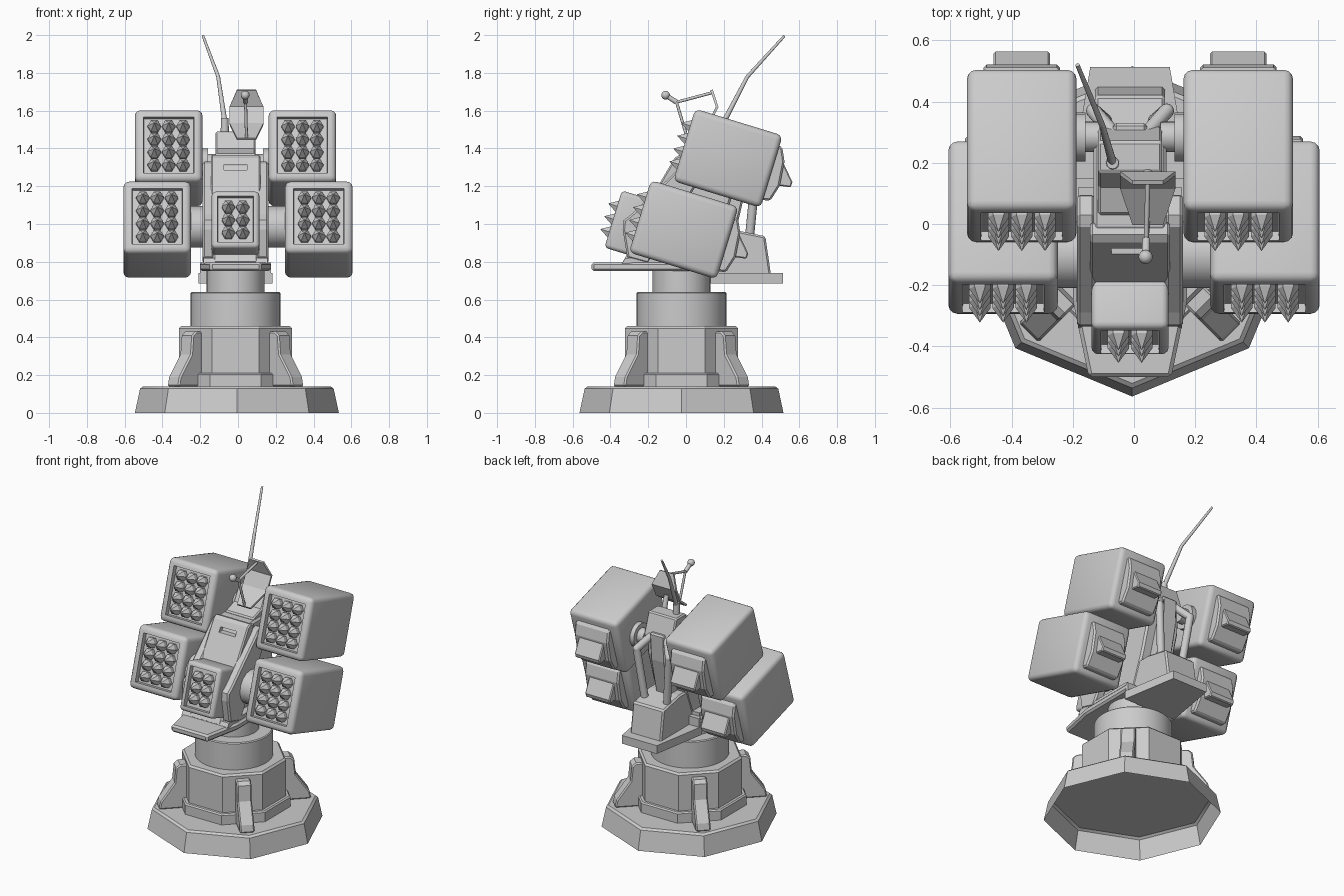
import bpy, bmesh, math
from mathutils import Matrix, Vector

if "Cube" in bpy.data.objects:
    bpy.data.objects.remove(bpy.data.objects["Cube"])

CX, CY = -0.013, -0.024          # centre line of the turret
TILT = math.radians(-17)         # launchers point upward


def finish(name, bm, mat=Matrix(), bevel=0, smooth=30):
    bmesh.ops.recalc_face_normals(bm, faces=bm.faces)
    me = bpy.data.meshes.new(name)
    bm.to_mesh(me)
    bm.free()
    ob = bpy.data.objects.new(name, me)
    bpy.context.collection.objects.link(ob)
    ob.matrix_world = mat
    if smooth:
        me.polygons.foreach_set("use_smooth", [True] * len(me.polygons))
        me.set_sharp_from_angle(angle=math.radians(smooth))
    if bevel:
        m = ob.modifiers.new("bevel", 'BEVEL')
        m.width, m.segments, m.limit_method = bevel, 1, 'ANGLE'
        m.angle_limit = math.radians(50)
    return ob


def prism(name, pts, lo, hi, axis, mat=Matrix(), bevel=0):
    """Extrude a 2D outline: axis x takes (y, z) points, axis z takes (x, y) points."""
    bm = bmesh.new()
    put = (lambda a, b, t: (t, a, b)) if axis == 'x' else (lambda a, b, t: (a, b, t))
    r0, r1 = ([bm.verts.new(put(a, b, t)) for a, b in pts] for t in (lo, hi))
    bm.faces.new(r0)
    bm.faces.new(r1)
    n = len(pts)
    for i in range(n):
        bm.faces.new((r0[i], r0[(i + 1) % n], r1[(i + 1) % n], r1[i]))
    return finish(name, bm, mat, bevel, 0)


def drum(name, r1, r2, z0, z1, seg, turn=0, bevel=0, c=(CX, CY), hollow=False):
    bm = bmesh.new()
    bmesh.ops.create_cone(bm, cap_ends=True, segments=seg, radius1=r1, radius2=r2, depth=z1 - z0)
    if bevel:   # chamfer the top rim only
        rim = [e for e in bm.edges if all(v.co.z > 0 for v in e.verts)]
        bmesh.ops.bevel(bm, geom=rim, offset=bevel, segments=1, affect='EDGES')
    bmesh.ops.recalc_face_normals(bm, faces=bm.faces)
    mat = Matrix.Translation((*c, (z0 + z1) / 2)) @ Matrix.Rotation(turn, 4, 'Z')
    if hollow:  # open underside
        bmesh.ops.delete(bm, geom=[f for f in bm.faces if f.normal.z < -0.9], context='FACES_ONLY')
    return finish(name, bm, mat)


def rod(name, pts, radii):
    """Straight round segments through the points, with matching end radii."""
    bm = bmesh.new()
    for i in range(len(pts) - 1):
        a, b = Vector(pts[i]), Vector(pts[i + 1])
        q = (b - a).to_track_quat('Z', 'Y').to_matrix().to_4x4()
        bmesh.ops.create_cone(bm, cap_ends=True, segments=16, radius1=radii[i], radius2=radii[i + 1],
                              depth=(b - a).length, matrix=Matrix.Translation((a + b) / 2) @ q)
        if 0 < i:
            bmesh.ops.create_uvsphere(bm, u_segments=12, v_segments=8, radius=radii[i],
                                      matrix=Matrix.Translation(a))
    return finish(name, bm)


def launcher(name, loc, half, bevel, window, cols, rows):
    """Rounded pod with a recessed front holding a grid of pointed rockets."""
    hx, hy, hz = half
    mat = Matrix.Translation(loc) @ Matrix.Rotation(TILT, 4, 'X')
    bm = bmesh.new()
    bmesh.ops.create_cube(bm, size=1, matrix=Matrix.Diagonal((2 * hx, 2 * hy, 2 * hz, 1)))
    bmesh.ops.bevel(bm, geom=bm.edges[:], offset=bevel, segments=3, profile=0.5, affect='EDGES')
    bmesh.ops.recalc_face_normals(bm, faces=bm.faces)
    front = max(bm.faces, key=lambda f: (-f.normal.y > 0.99) * f.calc_area())
    bmesh.ops.inset_region(bm, faces=[front], thickness=hx - bevel - window)
    bmesh.ops.inset_region(bm, faces=[front], thickness=0.003)
    bmesh.ops.translate(bm, verts=front.verts, vec=(0, 0.03, 0))
    finish(name, bm, mat)
    bm = bmesh.new()
    turn = Matrix.Rotation(math.pi / 2, 4, 'X') @ Matrix.Rotation(math.pi / 6, 4, 'Z')
    for i in range(cols):
        for j in range(rows):
            p = Matrix.Translation(((i - (cols - 1) / 2) * 0.076, -hy, (j - (rows - 1) / 2) * 0.071))
            for r2, d, y in ((0.035, 0.03, 0.015), (0, 0.05, -0.025)):
                bmesh.ops.create_cone(bm, segments=6, cap_ends=r2 == 0, radius1=0.035, radius2=r2,
                                      depth=d, matrix=p @ Matrix.Translation((0, y, 0)) @ turn)
    bmesh.ops.remove_doubles(bm, verts=bm.verts, dist=0.0005)
    finish(name + "_rockets", bm, mat, 0, 45)
    return mat


# Hollow octagonal foot, pedestal and turning column
k = 1 / math.cos(math.pi / 8)
drum("base_foot", 0.54, 0.51, 0, 0.14, 8, 0, 0.012, (-0.006, CY), True)
drum("pedestal_flange", 0.325 * k, 0.325 * k, 0.14, 0.21, 8, math.pi / 8, 0.008)
drum("pedestal", 0.3 * k, 0.3 * k, 0.14, 0.46, 8, math.pi / 8, 0.012)
drum("turning_ring", 0.238, 0.238, 0.45, 0.64, 40, 0, 0.006)
drum("column", 0.153, 0.153, 0.63, 0.78, 40)

# Four diagonal buttress legs
leg = [(0.27, 0.14), (0.47, 0.14), (0.46, 0.19), (0.375, 0.31), (0.365, 0.41), (0.34, 0.43), (0.27, 0.43)]
for i in range(4):
    m = Matrix.Translation((CX, CY, 0)) @ Matrix.Rotation(math.pi / 4 + i * math.pi / 2, 4, 'Z')
    prism(f"buttress_leg_{i}", leg, -0.045, 0.045, 'x', m, 0.008)

# Stepped platform on the column
C = Matrix.Translation((CX, 0, 0))
prism("platform_front", [(-0.135, -0.5), (0.135, -0.5), (0.187, -0.25), (0.187, 0.15), (-0.187, 0.15),
                         (-0.187, -0.25)], 0.75, 0.797, 'z', C, 0.012)
prism("platform_step", [(-0.34, 0.79), (0.12, 0.79), (0.12, 0.82), (-0.32, 0.82)], -0.17, 0.17, 'x', C)
prism("platform_rear", [(-0.195, 0.13), (0.195, 0.13), (0.13, 0.513), (-0.13, 0.513)],
      0.685, 0.74, 'z', C)
prism("platform_link", [(0.13, 0.685), (0.15, 0.685), (0.15, 0.797), (0.13, 0.797)], -0.187, 0.187, 'x', C)
prism("rear_housing", [(0.1, 0.73), (0.45, 0.73), (0.42, 0.935), (0.25, 0.97), (0.1, 0.97)],
      -0.115, 0.115, 'x', C, 0.01)

# Leaning body with side rails and a slotted front cover
prism("body", [(-0.34, 0.79), (0.12, 0.79), (0.2, 1.0), (0.26, 1.2), (0.27, 1.36), (-0.02, 1.36)],
      -0.12, 0.12, 'x', C, 0.012)
rail = [(-0.31, 0.82), (-0.2, 0.79), (0.1, 1.28), (0.03, 1.33), (-0.01, 1.32), (-0.29, 1.05), (-0.33, 1.02),
        (-0.335, 0.97)]
for s in (-1, 1):
    a, b = sorted((s * 0.115, s * 0.174))
    prism("side_rail", rail, a, b, 'x', C, 0.01)
cover = prism("front_cover", [(-0.22, 1.08), (-0.15, 1.06), (0.01, 1.35), (-0.035, 1.365), (-0.06, 1.35)],
              -0.131, 0.131, 'x', C, 0.008)
cut = prism("slot_cutter", [(-0.2, 1.285), (-0.05, 1.285), (-0.05, 1.315), (-0.2, 1.315)], -0.06, 0.06, 'x', C)
cut.hide_render = True
cut.hide_set(True)
bo = cover.modifiers.new("slot", 'BOOLEAN')
bo.object, bo.operation, bo.solver = cut, 'DIFFERENCE', 'EXACT'
prism("head_mount", [(0.03, 1.34), (0.32, 1.34), (0.27, 1.49), (0.17, 1.49), (0.12, 1.4), (0.03, 1.37)],
      -0.105, 0.105, 'x', C, 0.008)
prism("back_spine", [(0.1, 0.9), (0.25, 0.9), (0.32, 1.2), (0.33, 1.38), (0.1, 1.38)], -0.055, 0.055, 'x', C, 0.01)

# Cross arms and rear pipes
for s in (-1, 1):
    rod("lower_cross_arm", [(CX + s * 0.1, -0.1, 0.985), (CX + s * 0.3, -0.1, 0.985)], [0.11] * 2)
    rod("upper_cross_arm", [(CX + s * 0.1, 0.285, 1.32), (CX + s * 0.145, 0.285, 1.32)], [0.05] * 2)
    rod("upper_arm_disc", [(CX + s * 0.145, 0.285, 1.32), (CX + s * 0.2, 0.285, 1.32)], [0.08] * 2)
    rod("rear_pipe", [(CX + s * 0.08, 0.335, 0.92), (CX + s * 0.12, 0.37, 1.27), (CX + s * 0.04, 0.28, 1.37)],
        [0.024] * 3)

# Four main launchers with rear exhaust plates, and the small centre launcher
plate = [(0.2, 0.15), (0.258, 0.14), (0.292, 0.07), (0.305, -0.06), (0.28, -0.15), (0.2, -0.165)]
fin = [(0.25, 0.09), (0.29, 0.06), (0.363, -0.02), (0.363, -0.05), (0.3, -0.06), (0.25, -0.06)]
for label, x0, off, y, z in (("upper", CX, 0.354, 0.222, 1.348), ("lower", 0, 0.428, -0.012, 0.97)):
    for side, s in (("left", -1), ("right", 1)):
        nm = f"{label}_{side}_launcher"
        m = launcher(nm, (x0 + s * off, y, z), (0.179, 0.242, 0.2), 0.03, 0.127, 3, 4)
        prism(nm + "_exhaust_plate", plate, -0.125, 0.125, 'x', m, 0.01)
        prism(nm + "_exhaust_fin", fin, -0.092, 0.092, 'x', m, 0.006)
launcher("centre_launcher", (CX, -0.29, 0.997), (0.126, 0.1, 0.158), 0.022, 0.091, 2, 3)

# Bent dish made of three panels
bm = bmesh.new()
rows = [[bm.verts.new((0.045 + s * w, y, z)) for s in (-1, 1)]
        for w, y, z in ((0.05, 0.0, 1.45), (0.09, 0.12, 1.53), (0.09, 0.165, 1.62), (0.05, 0.135, 1.71))]
for a, b in zip(rows, rows[1:]):
    bm.faces.new((a[0], a[1], b[1], b[0]))
dish = finish("dish", bm, smooth=0)
so = dish.modifiers.new("thickness", 'SOLIDIFY')
so.thickness, so.offset = 0.014, 0

# Dish feed, its struts and the whip antenna
rod("dish_stem", [(0.045, 0.17, 1.46), (0.045, 0.14, 1.56)], [0.018, 0.015])
joint = (0.04, -0.05, 1.645)
for end in ((0.045, 0.138, 1.695), (0.045, 0.005, 1.46)):
    rod("feed_strut", [joint, end], [0.008, 0.008])
rod("feed_arm", [joint, (0.038, -0.105, 1.68)], [0.013, 0.013])
bm = bmesh.new()
bmesh.ops.create_uvsphere(bm, u_segments=16, v_segments=10, radius=0.023,
                          matrix=Matrix.Translation((0.038, -0.108, 1.682)))
finish("feed_ball", bm)
drum("antenna_socket", 0.022, 0.02, 1.48, 1.56, 12, 0, 0, (-0.07, 0.2))
rod("whip_antenna", [(-0.07, 0.2, 1.54), (-0.105, 0.325, 1.78), (-0.185, 0.52, 1.995)], [0.014, 0.01, 0.007])
